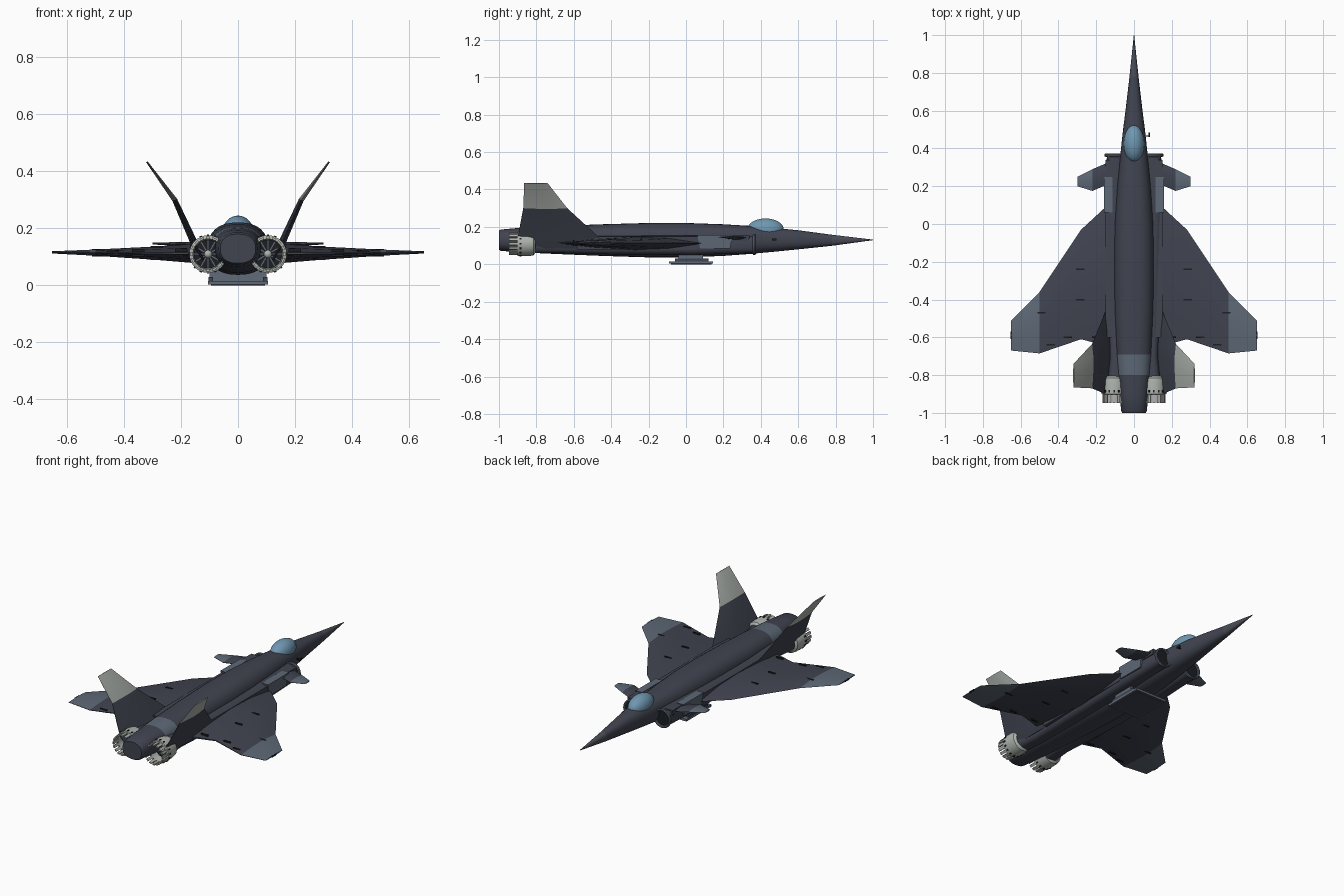
import bpy, bmesh
from math import sin, cos, pi
from mathutils import Vector, Matrix

if "Cube" in bpy.data.objects:
    bpy.data.objects.remove(bpy.data.objects["Cube"])


def material(name, r, g, b):
    m = bpy.data.materials.new(name)
    m.use_nodes = True
    m.diffuse_color = (r, g, b, 1)
    m.node_tree.nodes["Principled BSDF"].inputs["Base Color"].default_value = (r, g, b, 1)
    return m


slate = material("dark slate", 0.052, 0.057, 0.08)
nose_grey = material("nose slate", 0.068, 0.073, 0.09)
light_slate = material("light slate", 0.11, 0.14, 0.18)
pale = material("pale grey", 0.42, 0.45, 0.42)
black = material("near black", 0.012, 0.013, 0.016)
glass = material("canopy blue", 0.16, 0.31, 0.44)


def finish(name, bm, mats, rule=None, mirror=False, smooth=True):
    """Turn a bmesh into an object, colouring faces by a rule on their centres."""
    bmesh.ops.recalc_face_normals(bm, faces=bm.faces)
    if rule:
        for f in bm.faces:
            f.material_index = rule(f.calc_center_median(), f)
    me = bpy.data.meshes.new(name)
    bm.to_mesh(me)
    bm.free()
    for m in mats:
        me.materials.append(m)
    ob = bpy.data.objects.new(name, me)
    bpy.context.collection.objects.link(ob)
    if mirror:
        ob.modifiers.new("mirror", 'MIRROR')
    if smooth:
        bpy.ops.object.select_all(action='DESELECT')
        ob.select_set(True)
        bpy.context.view_layer.objects.active = ob
        bpy.ops.object.shade_smooth_by_angle(angle=0.6)
    return ob


def loft(bm, rings, caps=True, closed=False):
    """Skin a list of point rings."""
    rows = [[bm.verts.new(p) for p in ring] for ring in rings]
    pairs = list(zip(rows, rows[1:]))
    if closed:
        pairs.append((rows[-1], rows[0]))
    n = len(rows[0])
    for a, b in pairs:
        for i in range(n):
            j = (i + 1) % n
            bm.faces.new((a[i], a[j], b[j], b[i]))
    if caps and not closed:
        bm.faces.new(rows[0])
        bm.faces.new(rows[-1])


def oval(y, cx, half, bottom, top, power=2.4, n=32):
    """Superellipse cross-section at a station y."""
    cz, h = (top + bottom) / 2, (top - bottom) / 2
    ring = []
    for i in range(n):
        c, s = cos(2 * pi * i / n), sin(2 * pi * i / n)
        e = 2 / power
        ring.append((cx + half * abs(c) ** e * (1 if c > 0 else -1), y,
                     cz + h * abs(s) ** e * (1 if s > 0 else -1)))
    return ring


def blade(name, sections, normal, mats, rule):
    """Mirrored tapering aerofoil; sections are (x, z, front y, rear y, half thickness)."""
    bm = bmesh.new()
    rings = []
    nrm = Vector(normal).normalized()
    for x, z, yf, yb, t in sections:
        ring = []
        for f, k in ((0, 0), (.25, .8), (.5, 1), (.8, .6), (1, .12),
                     (1, -.12), (.8, -.6), (.5, -1), (.25, -.8)):
            ring.append(Vector((x, yf + (yb - yf) * f, z)) + nrm * t * k)
        rings.append(ring)
    loft(bm, rings)
    return finish(name, bm, mats, rule, mirror=True)


def block(name, x, y, z, mat, taper=1.0, mirror=False):
    """Box from (min, max) ranges, its bottom scaled by taper."""
    bm = bmesh.new()
    bmesh.ops.create_cube(bm, size=1)
    for v in bm.verts:
        k = taper if v.co.z < 0 else 1
        v.co = [(r[0] + r[1]) / 2 + c * (r[1] - r[0]) * s
                for r, c, s in zip((x, y, z), v.co, (k, k, 1))]
    return finish(name, bm, [mat], mirror=mirror, smooth=False)


# Fuselage: y, half width, bottom, top
stations = [(1, .001, .129, .132), (.78, .024, .099, .158), (.6, .045, .08, .182),
            (.5, .058, .07, .192), (.35, .074, .056, .205), (.2, .09, .045, .214),
            (0, .103, .037, .221), (-.2, .106, .037, .221), (-.45, .103, .045, .214),
            (-.69, .092, .055, .205), (-.8, .085, .06, .2), (-.9, .076, .065, .194),
            (-.99, .068, .072, .186), (-1, .062, .078, .18)]
bm = bmesh.new()
loft(bm, [oval(y, 0, w, b, t) for y, w, b, t in stations])
finish("fuselage", bm, [slate, nose_grey, light_slate],
       lambda c, f: 1 if c.y > .79 else 2 if -.8 < c.y < -.69 and c.z > .1 else 0)

# Canopy
bm = bmesh.new()
bmesh.ops.create_uvsphere(bm, u_segments=32, v_segments=16, radius=1,
                          matrix=Matrix.Translation((0, .425, .185)) @ Matrix.Diagonal((.055, .098, .06, 1)))
finish("canopy", bm, [glass])

# Engine ducts with open-looking intakes
ducts = [(.36, .098, .046, .06, .152), (.2, .1, .047, .055, .155), (.05, .1, .05, .05, .155),
         (-.4, .09, .05, .053, .152), (-.7, .085, .042, .06, .152), (-.83, .095, .045, .06, .16)]
bm = bmesh.new()
loft(bm, [oval(*d, power=3) for d in ducts])
finish("engine_duct", bm, [slate, black], lambda c, f: int(len(f.verts) > 4 and c.y > 0), mirror=True)

# Intake lip hoops
bm = bmesh.new()
hoop = []
for i in range(32):
    a = 2 * pi * i / 32
    hoop.append([((.1 + (.05 + .007 * cos(b)) * cos(a)), .365 + .009 * sin(b),
                  .106 + (.05 + .007 * cos(b)) * sin(a)) for b in [2 * pi * k / 8 for k in range(8)]])
loft(bm, hoop, closed=True)
finish("intake_lip", bm, [light_slate], mirror=True)

# Side fairings beside the intakes
block("intake_fairing", (.115, .158), (.06, .25), (.085, .158), light_slate, .85, True)
block("canard_mount", (.1, .15), (.2, .34), (.125, .155), slate, .95, True)
block("wing_root_fairing", (.09, .152), (-.6, .08), (.08, .148), slate, .94, True)

# Main wings
blade("wing", [(.08, .112, .14, -.655, .04), (.15, .112, .09, -.645, .034),
               (.28, .113, -.03, -.61, .024), (.5, .115, -.36, -.685, .011),
               (.65, .116, -.51, -.67, .004)], (0, 0, 1),
      [slate, light_slate], lambda c, f: int(c.x > .5))

# Canards
blade("canard", [(.08, .14, .34, .21, .012), (.15, .142, .32, .205, .01), (.22, .145, .29, .175, .007),
                 (.3, .147, .25, .2, .003)], (0, 0, 1),
      [slate, light_slate], lambda c, f: int(c.x > .22))

# Canted tail fins with pale tips
blade("tail_fin", [(.122, .09, -.43, -.89, .014), (.15, .14, -.46, -.9, .013),
                   (.222, .3, -.635, -.87, .009), (.32, .434, -.74, -.865, .003)], (.88, 0, -.47),
      [slate, pale], lambda c, f: int(c.z > .3))

# Hinge marks and wing tip lights
for x, y, t in ((.285, -.24, .024), (.285, -.4, .025), (.49, -.47, .013),
                (.35, -.6, .013), (.2, -.6, .015), (.44, -.64, .009)):
    block("wing_hinge", (x - .022, x + .022), (y - .004, y + .004), (.114 - t, .114 + t), black, 1, True)
block("wing_tip_rod", (.645, .653), (-.61, -.57), (.112, .12), black, 1, True)

# Nozzles: ring, petals, turbine face, spokes and hub
CX, CZ = .105, .11


def turned(profile, n=32):
    return [[(CX + r * cos(2 * pi * i / n), y, CZ + r * sin(2 * pi * i / n))
             for i in range(n)] for r, y in profile]


bm = bmesh.new()
loft(bm, turned([(.048, -.805), (.062, -.815), (.066, -.84), (.066, -.9),
                 (.053, -.905), (.05, -.85), (.045, -.82)]), closed=True)
finish("nozzle_ring", bm, [pale], mirror=True)

bm = bmesh.new()
loft(bm, turned([(.05, -.84), (.05, -.855)]))
finish("turbine_face", bm, [black], mirror=True)

bm = bmesh.new()
bmesh.ops.create_uvsphere(bm, u_segments=16, v_segments=8, radius=.014,
                          matrix=Matrix.Translation((CX, -.86, CZ)))
finish("turbine_hub", bm, [pale], mirror=True)


def radial_boxes(name, count, radius, y, size, mat):
    bm = bmesh.new()
    for i in range(count):
        m = (Matrix.Translation((CX, y, CZ)) @ Matrix.Rotation(2 * pi * i / count, 4, 'Y')
             @ Matrix.Translation((radius, 0, 0)) @ Matrix.Diagonal((*size, 1)))
        bmesh.ops.create_cube(bm, size=1, matrix=m)
    finish(name, bm, [mat], mirror=True, smooth=False)


radial_boxes("turbine_spokes", 12, .03, -.857, (.038, .006, .004), light_slate)
radial_boxes("nozzle_petals", 16, .057, -.922, (.008, .05, .015), pale)
radial_boxes("nozzle_bolts", 16, .066, -.885, (.006, .012, .008), black)

# Belly pod
block("pod_tray", (-.105, .105), (-.09, .145), (.003, .016), light_slate)
block("pod_base", (-.095, .095), (-.08, .135), (0, .004), slate)
block("pod_body", (-.098, .098), (-.04, .09), (.014, .06), light_slate, 1.04)
block("pod_rail", (.088, .104), (-.06, .12), (.016, .03), slate, 1, True)
block("pod_pylon", (-.05, .05), (-.02, .07), (.03, .08), slate)

# Side probe
block("probe_arm", (.05, .085), (.462, .468), (.13, .136), black)
block("probe_tip", (.078, .086), (.46, .485), (.128, .138), black)
